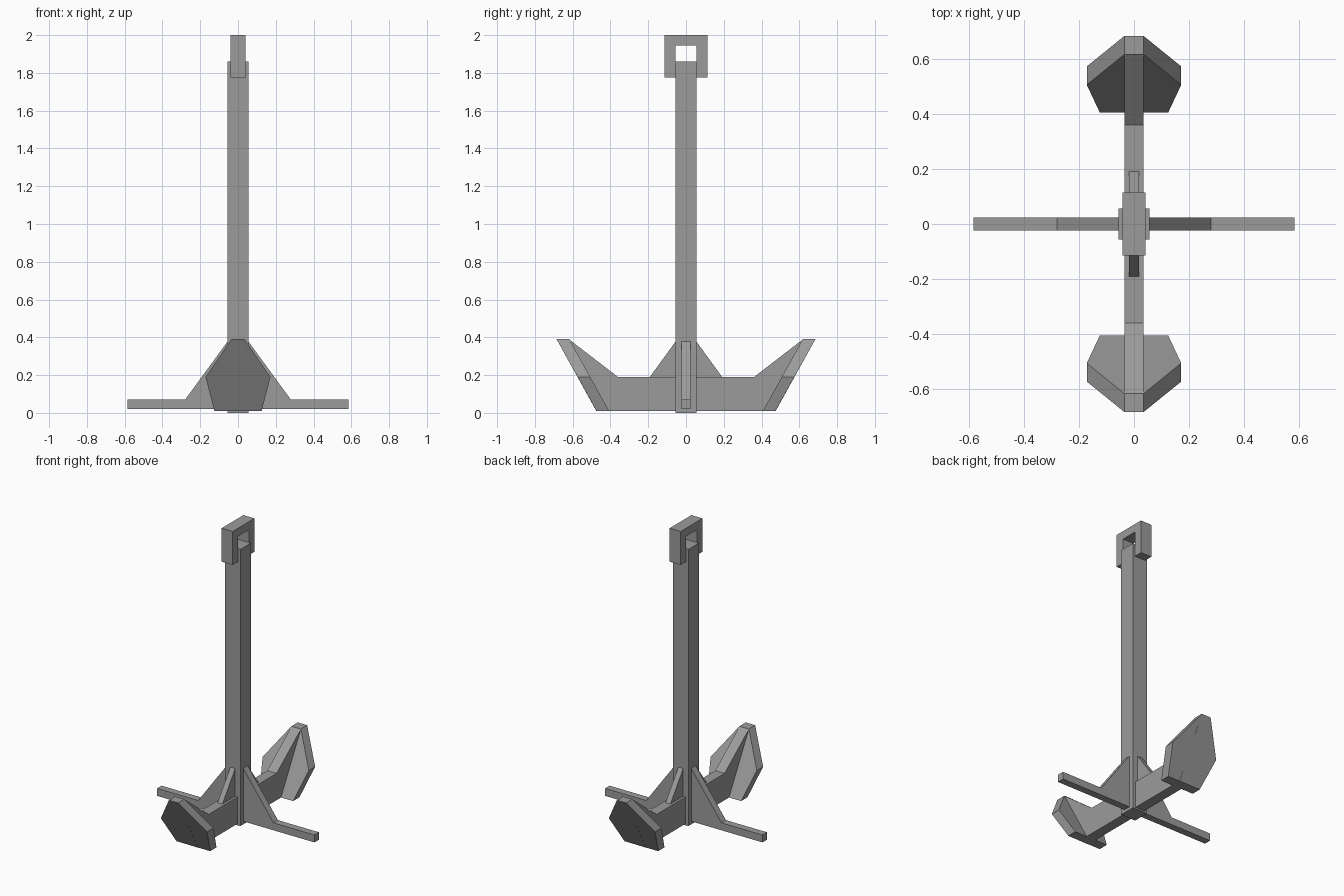
import bpy
import bmesh

cube = bpy.data.objects.get("Cube")
if cube:
    bpy.data.objects.remove(cube, do_unlink=True)

GREY = (0.33, 0.33, 0.33, 1.0)
iron = bpy.data.materials.new("grey_iron")
iron.use_nodes = True
iron.diffuse_color = GREY
iron.node_tree.nodes["Principled BSDF"].inputs["Base Color"].default_value = GREY


def loft(name, first, second):
    """Solid joining two matching outlines."""
    bm = bmesh.new()
    a = [bm.verts.new(p) for p in first]
    b = [bm.verts.new(p) for p in second]
    bm.faces.new(a)
    bm.faces.new(b)
    for i in range(len(a)):
        j = (i + 1) % len(a)
        bm.faces.new((a[i], a[j], b[j], b[i]))
    bmesh.ops.recalc_face_normals(bm, faces=bm.faces)
    mesh = bpy.data.meshes.new(name)
    bm.to_mesh(mesh)
    bm.free()
    mesh.materials.append(iron)
    obj = bpy.data.objects.new(name, mesh)
    bpy.context.collection.objects.link(obj)
    return obj


def side_plate(name, outline, half):
    """Outline in y, z given thickness along x."""
    return loft(name, [(-half, y, z) for y, z in outline],
                [(half, y, z) for y, z in outline])


def front_plate(name, outline, half):
    """Outline in x, z given thickness along y."""
    return loft(name, [(x, -half, z) for x, z in outline],
                [(x, half, z) for x, z in outline])


def mirrored(half):
    """Complete a symmetric outline from its positive half."""
    return half + [(-u, z) for u, z in reversed(half)]


# Upright shank
side_plate("shank", mirrored([(0.056, 0), (0.056, 1.86)]), 0.056)

# Square shackle straddling the top of the shank
side_plate("shackle", mirrored([(0.056, 1.945), (0.056, 1.775),
                                (0.115, 1.775), (0.115, 2.0)]), 0.041)

# Curved arms running front to back
side_plate("arms", mirrored([(0.475, 0.01), (0.685, 0.39),
                             (0.62, 0.39), (0.36, 0.19)]), 0.035)

# Stock running left to right, rising to the shank
front_plate("stock", mirrored([(0.585, 0.02), (0.585, 0.07), (0.28, 0.07),
                               (0.05, 0.385)]), 0.024)

# Narrow braces between the arms and the shank
side_plate("arm_braces", mirrored([(0.195, 0.185), (0.05, 0.385)]), 0.018)

# Sloping pentagonal flukes at the arm tips
fluke = mirrored([(0.125, 0.01), (0.172, 0.19), (0.035, 0.39)])
for name, sign in (("front_fluke", -1), ("back_fluke", 1)):
    def slope(base):
        return [(x, sign * (base + (z - 0.01) * 0.555), z) for x, z in fluke]
    loft(name, slope(0.474), slope(0.407))
